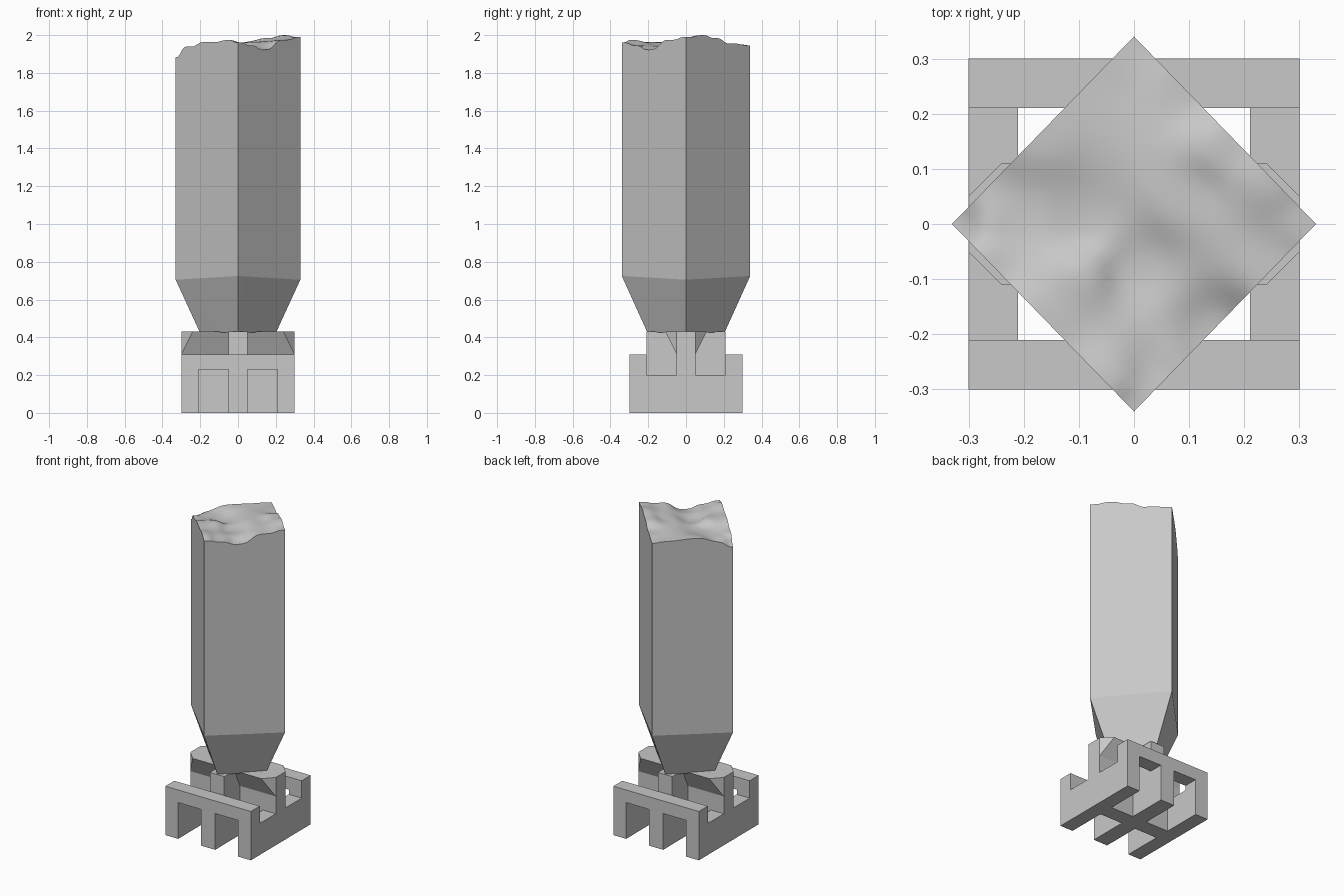
import bpy
import bmesh

cube = bpy.data.objects.get("Cube")
if cube:
    bpy.data.objects.remove(cube)

grey = bpy.data.materials.new("plain_grey")
grey.use_nodes = True
colour = (0.58, 0.58, 0.58, 1)
grey.diffuse_color = colour
for node in grey.node_tree.nodes:
    if node.type == 'BSDF_PRINCIPLED':
        node.inputs["Base Color"].default_value = colour


def finish(bm, name):
    bmesh.ops.recalc_face_normals(bm, faces=bm.faces)
    mesh = bpy.data.meshes.new(name)
    bm.to_mesh(mesh)
    bm.free()
    mesh.materials.append(grey)
    obj = bpy.data.objects.new(name, mesh)
    bpy.context.collection.objects.link(obj)
    return obj


def box(name, xs, ys, zs):
    bm = bmesh.new()
    bmesh.ops.create_cube(bm, size=1)
    for v in bm.verts:
        for axis, (low, high) in enumerate((xs, ys, zs)):
            v.co[axis] = high if v.co[axis] > 0 else low
    return finish(bm, name)


def span(side, near, far):
    return (near, far) if side > 0 else (-far, -near)


# Base frame: outer walls, corner blocks, end rails and middle legs
outer, inner, arm = 0.30, 0.21, 0.05
wall_top, rail_low, rail_top, deck = 0.20, 0.23, 0.31, 0.43
for sx, x_name in ((1, "left"), (-1, "right")):
    wall_x = span(sx, inner, outer)
    box(x_name + "_wall", wall_x, (-inner, inner), (0, wall_top))
    for sy, y_name in ((-1, "front"), (1, "back")):
        box(f"{y_name}_{x_name}_corner", wall_x, span(sy, inner, outer), (0, rail_top))
for sy, y_name in ((-1, "front"), (1, "back")):
    end_y = span(sy, inner, outer)
    box(y_name + "_rail", (-inner, inner), end_y, (rail_low, rail_top))
    box(y_name + "_middle_leg", (-arm, arm), end_y, (0, rail_low))

# Crossed webs in the middle of the base
box("long_web", (-arm, arm), (-inner, inner), (0, deck))
box("cross_web", (-outer, outer), (-arm, arm), (0, rail_top))

# Flared cap of the cross web with chamfered ends
bm = bmesh.new()
for sx in (-1, 1):
    for sy in (-1, 1):
        for x, y, z in ((outer, arm, rail_top), (outer, arm, deck), (0.24, 0.11, deck)):
            bm.verts.new((sx * x, sy * y, z))
bmesh.ops.convex_hull(bm, input=bm.verts)
bmesh.ops.dissolve_limit(bm, angle_limit=0.01, verts=bm.verts, edges=bm.edges)
finish(bm, "flared_cap")

# Heights that shape the uneven top of the column
HEIGHTS = (
    (.33, 0, 1.99), (0, .34, 1.945), (-.33, 0, 1.88), (0, -.34, 1.96),
    (.14, -.2, 1.922), (.25, -.08, 1.975), (.25, .09, 2), (.1, .24, 1.955),
    (-.17, .17, 1.955), (-.05, .29, 1.95), (-.27, -.06, 1.94),
    (-.17, -.17, 1.965), (-.05, -.29, 1.975), (0, -.08, 1.93),
    (-.1, 0, 1.93), (-.25, 0, 1.93), (.1, .05, 1.965),
    (-.1, -.1, 1.965), (.16, .14, 1.985), (.05, -.25, 1.945),
)


def top_height(x, y):
    total = weight_sum = 0
    for px, py, pz in HEIGHTS:
        weight = ((x - px) ** 2 + (y - py) ** 2 + 0.0004) ** -1.6
        total += weight * pz
        weight_sum += weight
    return total / weight_sum


# Square column turned on its corner, tapering to a foot
half_x, half_y = 0.33, 0.34
bm = bmesh.new()
bmesh.ops.create_grid(bm, x_segments=28, y_segments=28, size=1)
for v in bm.verts:
    u, w = v.co.x, v.co.y
    x, y = (u + w) / 2 * half_x, (w - u) / 2 * half_y
    v.co = (x, y, top_height(x, y))
for face in bm.faces:
    face.smooth = True
rim = [e for e in bm.edges if e.is_boundary]
for edge in rim:
    edge.smooth = False


def extrude_ring(edges):
    geom = bmesh.ops.extrude_edge_only(bm, edges=edges)["geom"]
    for face in geom:
        if isinstance(face, bmesh.types.BMFace):
            face.smooth = False
    verts = [g for g in geom if isinstance(g, bmesh.types.BMVert)]
    ring = [g for g in geom if isinstance(g, bmesh.types.BMEdge)
            and g.verts[0] in verts and g.verts[1] in verts]
    return verts, ring


verts, ring = extrude_ring(rim)
for v in verts:
    v.co.z = 0.705 + 0.02 * abs(v.co.y) / half_y
verts, ring = extrude_ring(ring)
for v in verts:
    v.co = (v.co.x * 0.61, v.co.y * 0.6, deck - 0.005)
bmesh.ops.contextual_create(bm, geom=ring)
for face in bm.faces:
    if len(face.verts) > 4:
        face.smooth = False
finish(bm, "column")
